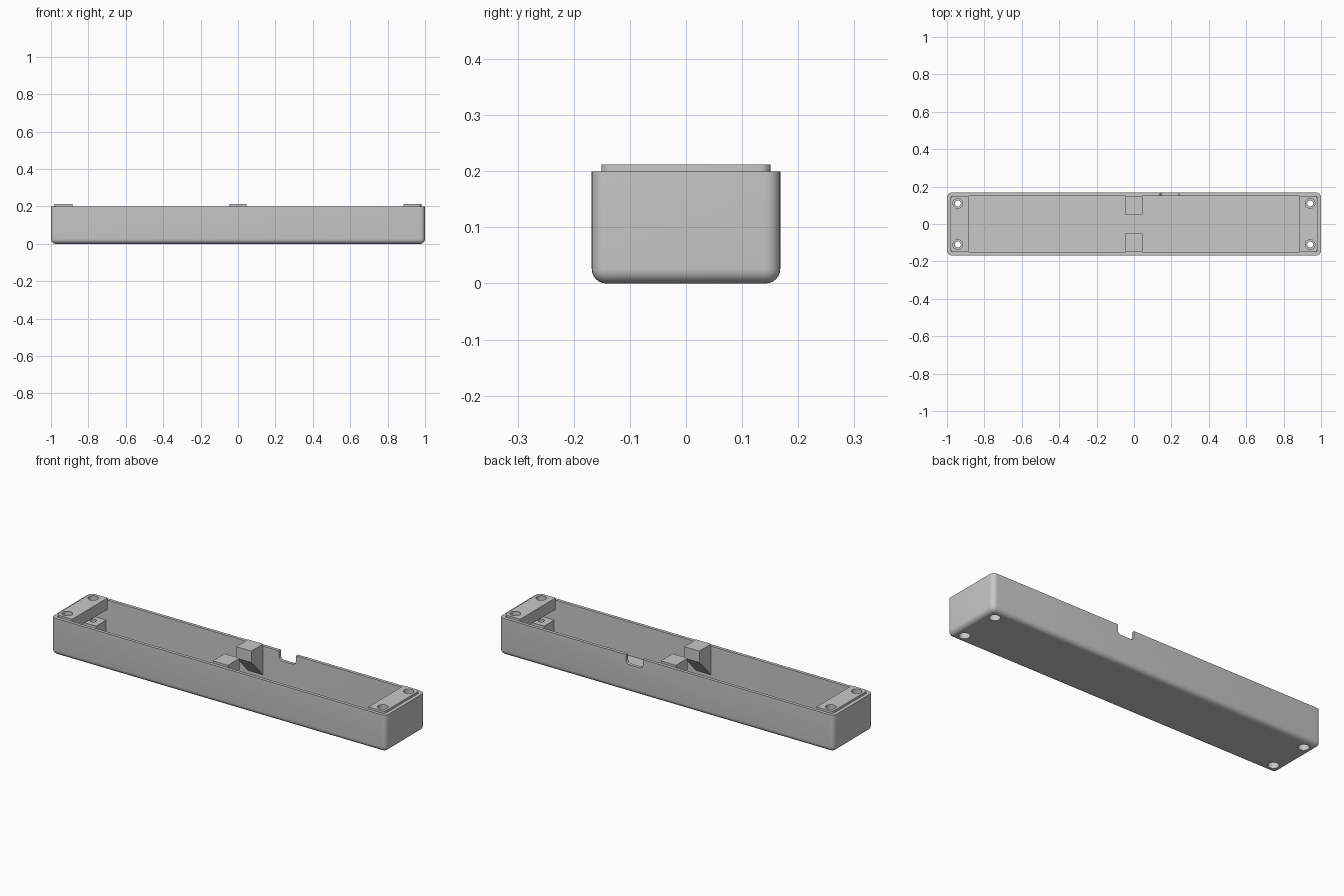
import bpy
import bmesh
from mathutils import Matrix, Vector

default = bpy.data.objects.get("Cube")
if default:
    bpy.data.objects.remove(default, do_unlink=True)

grey = bpy.data.materials.new("light grey plastic")
grey.use_nodes = True
grey.diffuse_color = (0.58, 0.58, 0.58, 1)
grey.node_tree.nodes["Principled BSDF"].inputs["Base Color"].default_value = (0.58, 0.58, 0.58, 1)

HALF_X, HALF_Y, RIM = 1.0, 0.168, 0.2
IN_X, IN_Y, FLOOR = 0.98, 0.151, 0.018
TOP, LEDGE = 0.212, 0.15
HOLE_X, HOLE_Y = 0.942, 0.11


def finish(name, bm):
    bmesh.ops.recalc_face_normals(bm, faces=bm.faces)
    mesh = bpy.data.meshes.new(name)
    bm.to_mesh(mesh)
    bm.free()
    mesh.materials.append(grey)
    obj = bpy.data.objects.new(name, mesh)
    bpy.context.collection.objects.link(obj)
    return obj


def box(name, low, high, radius=0, rule=None, segments=6):
    """Box between two corners; edges accepted by rule(a, b) are rounded."""
    low, high = Vector(low), Vector(high)
    bm = bmesh.new()
    bmesh.ops.create_cube(bm, size=1)
    bmesh.ops.scale(bm, vec=high - low, verts=bm.verts)
    bmesh.ops.translate(bm, vec=(low + high) / 2, verts=bm.verts)
    if rule:
        edges = [e for e in bm.edges if rule(e.verts[0].co, e.verts[1].co)]
        bmesh.ops.bevel(bm, geom=edges, offset=radius, segments=segments,
                        profile=0.5, affect='EDGES')
    return finish(name, bm)


def cylinder(name, x, y, low, high, radius):
    bm = bmesh.new()
    bmesh.ops.create_cone(bm, cap_ends=True, segments=32, radius1=radius, radius2=radius,
                          depth=high - low,
                          matrix=Matrix.Translation((x, y, (low + high) / 2)))
    return finish(name, bm)


def cut(obj, cutters):
    bpy.context.view_layer.objects.active = obj
    for cutter in cutters:
        cutter.hide_render = True
        mod = obj.modifiers.new("cut", 'BOOLEAN')
        mod.operation, mod.solver, mod.object = 'DIFFERENCE', 'EXACT', cutter
        bpy.ops.object.modifier_apply(modifier=mod.name)
        bpy.data.objects.remove(cutter, do_unlink=True)


def upright(a, b):
    return abs(a.z - b.z) > 0.01


# Tray shell with rounded corners and rounded bottom edge
tray = box("tray", (-HALF_X, -HALF_Y, 0), (HALF_X, HALF_Y, RIM), 0.026,
           lambda a, b: upright(a, b) or max(a.z, b.z) < 0.01)
cavity = box("cavity_cutter", (-IN_X, -IN_Y, FLOOR), (IN_X, IN_Y, 0.3), 0.015, upright)

# Cable notch in the back wall, rounded at its lower corners
notch = box("notch_cutter", (0.14, 0.12, LEDGE), (0.24, 0.2, 0.26), 0.02,
            lambda a, b: abs(a.y - b.y) > 0.01 and a.z < 0.2)
cut(tray, [cavity, notch])
parts = [tray]

for side, sx in (("left", 1), ("right", -1)):
    # Raised end cap with two screw holes
    x0, x1 = sorted((sx * 0.885, sx * (IN_X + 0.001)))
    cap = box(side + "_end_cap", (x0, -IN_Y, LEDGE), (x1, IN_Y, TOP), 0.02,
              lambda a, b: upright(a, b) and abs(a.x) > 0.95)
    parts.append(cap)
    for end, sy in (("front", -1), ("back", 1)):
        x, y = sx * HOLE_X, sy * HOLE_Y
        cut(cap, [cylinder("hole_cutter", x, y, 0.1, 0.3, 0.026)])
        # Corner post on the floor, bored through with a wide screw head recess below
        px = sorted((sx * 0.893, sx * (IN_X + 0.002)))
        py = sorted((sy * 0.065, sy * (IN_Y + 0.001)))
        post = box(f"{side}_{end}_post", (px[0], py[0], FLOOR), (px[1], py[1], 0.09))
        for part in (post, tray):
            cut(part, [cylinder("bore_cutter", x, y, -0.05, 0.12, 0.016),
                       cylinder("recess_cutter", x, y, -0.05, 0.055, 0.027)])
        parts.append(post)

# Middle brackets with a sloping underside, one on each long wall
for end, sy in (("front", -1), ("back", 1)):
    profile = [(0.05, TOP), (IN_Y, TOP), (IN_Y, 0.045), (0.05, LEDGE)]
    bm = bmesh.new()
    face = bm.faces.new([bm.verts.new((-0.045, sy * y, z)) for y, z in profile])
    new = bmesh.ops.extrude_face_region(bm, geom=[face])["geom"]
    bmesh.ops.translate(bm, vec=(0.09, 0, 0),
                        verts=[v for v in new if isinstance(v, bmesh.types.BMVert)])
    parts.append(finish(end + "_middle_bracket", bm))

# Smooth shading with sharp edges kept
bpy.ops.object.select_all(action='DESELECT')
for part in parts:
    part.select_set(True)
bpy.context.view_layer.objects.active = tray
bpy.ops.object.shade_smooth_by_angle(angle=0.6)
